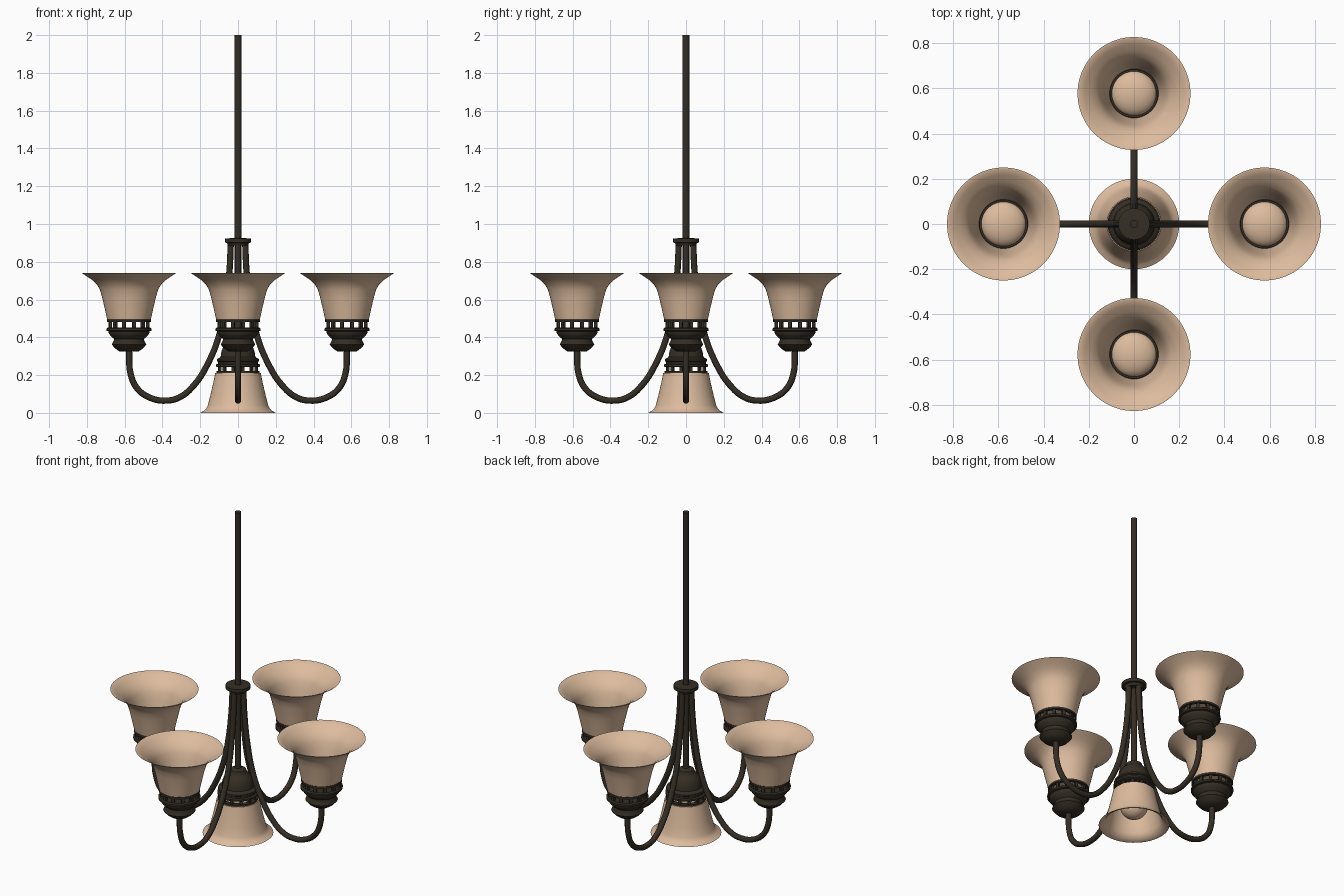
import bpy, bmesh, math
from mathutils import Matrix, Vector

if "Cube" in bpy.data.objects:
    bpy.data.objects.remove(bpy.data.objects["Cube"])


def material(name, rgb):
    m = bpy.data.materials.new(name)
    m.diffuse_color = (*rgb, 1)
    m.use_nodes = True
    m.node_tree.nodes["Principled BSDF"].inputs["Base Color"].default_value = m.diffuse_color
    return m


BRONZE = material("dark bronze", (0.035, 0.027, 0.018))
GLASS = material("amber glass", (0.72, 0.50, 0.34))


def finish(name, bm, mat, angle=35):
    bmesh.ops.remove_doubles(bm, verts=bm.verts, dist=1e-5)
    bmesh.ops.recalc_face_normals(bm, faces=bm.faces)
    me = bpy.data.meshes.new(name)
    bm.to_mesh(me)
    bm.free()
    me.materials.append(mat)
    ob = bpy.data.objects.new(name, me)
    bpy.context.collection.objects.link(ob)
    bpy.ops.object.select_all(action='DESELECT')
    ob.select_set(True)
    bpy.context.view_layer.objects.active = ob
    bpy.ops.object.shade_smooth_by_angle(angle=math.radians(angle))
    return ob


def lathe(name, profile, mat, x=0, y=0, closed=False, segs=48):
    """Spin an (r, z) profile around a vertical axis at x, y."""
    bm = bmesh.new()
    pts = profile + profile[:1] if closed else profile
    vs = [bm.verts.new((r, 0, z)) for r, z in pts]
    es = [bm.edges.new(p) for p in zip(vs, vs[1:])]
    bmesh.ops.spin(bm, geom=vs + es, cent=(0, 0, 0), axis=(0, 0, 1),
                   angle=2 * math.pi, steps=segs, use_duplicate=False)
    bmesh.ops.translate(bm, verts=bm.verts, vec=(x, y, 0))
    return finish(name, bm, mat)


def shell(outer, t):
    """Outer profile plus an inset copy, giving the glass a thickness."""
    return outer + [(r - t, z) for r, z in reversed(outer)]


def posts(name, radius, z0, z1, size, x=0, y=0, count=12):
    """Ring of small posts that leave open windows between them."""
    bm = bmesh.new()
    for i in range(count):
        a = 2 * math.pi * (i + 0.5) / count
        m = (Matrix.Translation((x, y, (z0 + z1) / 2)) @ Matrix.Rotation(a, 4, 'Z')
             @ Matrix.Translation((radius, 0, 0))
             @ Matrix.Diagonal((size * 0.8, size, z1 - z0, 1)))
        bmesh.ops.create_cube(bm, size=1, matrix=m)
    return finish(name, bm, BRONZE)


def dome(r, z0, h, n=8):
    return [(0, z0)] + [(r * math.cos(i * math.pi / 2 / n), z0 + h * math.sin(i * math.pi / 2 / n))
                        for i in range(n)] + [(0, z0 + h)]


# Hanging rod and collar
lathe("hanging_rod", [(0, 0.38), (0.018, 0.38), (0.018, 2.0), (0, 2.0)], BRONZE, segs=24)
lathe("collar", [(0, 0.885), (0.052, 0.885), (0.058, 0.90), (0.07, 0.902), (0.07, 0.922),
                 (0.03, 0.926), (0, 0.926)], BRONZE)

ARM = [(0.038, 0.90), (0.046, 0.74), (0.066, 0.57), (0.10, 0.41), (0.155, 0.27),
       (0.23, 0.15), (0.31, 0.082), (0.38, 0.065), (0.46, 0.078), (0.53, 0.125),
       (0.567, 0.20), (0.577, 0.34)]
UP_SHADE = [(0.115, 0.492), (0.128, 0.55), (0.142, 0.61), (0.154, 0.652), (0.17, 0.68),
            (0.197, 0.705), (0.225, 0.724), (0.25, 0.74)]
UP_CUP = [(0, 0.325), (0.05, 0.325), (0.072, 0.34), (0.092, 0.362), (0.08, 0.385),
          (0.08, 0.392), (0.1, 0.41), (0.108, 0.425), (0.108, 0.432), (0.12, 0.435),
          (0.12, 0.446), (0.112, 0.452), (0, 0.452)]

# Four arms, each with an upward light
for i, side in enumerate(("right", "back", "left", "front")):
    a = i * math.pi / 2
    c, s = round(math.cos(a)), round(math.sin(a))
    cu = bpy.data.curves.new(side + "_arm", 'CURVE')
    cu.dimensions = '3D'
    cu.bevel_depth = 0.0165
    cu.bevel_resolution = 4
    cu.use_fill_caps = True
    sp = cu.splines.new('BEZIER')
    sp.resolution_u = 5
    sp.bezier_points.add(len(ARM) - 1)
    for p, (r, z) in zip(sp.bezier_points, ARM):
        p.co = Vector((r * c, r * s, z))
        p.handle_left_type = p.handle_right_type = 'AUTO'
    cu.materials.append(BRONZE)
    arm = bpy.data.objects.new(side + "_arm", cu)
    bpy.context.collection.objects.link(arm)
    bpy.ops.object.select_all(action='DESELECT')
    arm.select_set(True)
    bpy.context.view_layer.objects.active = arm
    bpy.ops.object.convert(target='MESH')
    bpy.ops.object.shade_smooth_by_angle(angle=math.radians(35))

    x, y = 0.577 * c, 0.577 * s
    lathe(side + "_cup", UP_CUP, BRONZE, x, y)
    posts(side + "_cup_posts", 0.104, 0.45, 0.484, 0.018, x, y)
    lathe(side + "_cup_ring", [(0.098, 0.48), (0.117, 0.48), (0.117, 0.493), (0.107, 0.494),
                               (0.107, 0.505), (0.098, 0.505)], BRONZE, x, y, closed=True)
    lathe(side + "_shade", shell(UP_SHADE, 0.007), GLASS, x, y, closed=True)
    lathe(side + "_bulb", dome(0.1, 0.49, 0.05), GLASS, x, y)

# Central downward light
lathe("centre_cup", [(0, 0.242), (0.11, 0.242), (0.117, 0.246), (0.117, 0.256), (0.106, 0.26),
                     (0.106, 0.27), (0.112, 0.274), (0.112, 0.284), (0.092, 0.296),
                     (0.088, 0.325), (0.077, 0.352), (0.058, 0.37), (0.05, 0.378),
                     (0.045, 0.396), (0.02, 0.405), (0, 0.405)], BRONZE)
posts("centre_cup_posts", 0.1, 0.218, 0.244, 0.016)
lathe("centre_cup_ring", [(0.088, 0.208), (0.114, 0.208), (0.114, 0.222), (0.088, 0.222)],
      BRONZE, closed=True)
lathe("centre_shade", shell([(0.12, 0.212), (0.133, 0.15), (0.147, 0.09), (0.16, 0.04),
                             (0.168, 0.024), (0.18, 0.012), (0.2, 0.0)], 0.007),
      GLASS, closed=True)
# Round bulb hanging inside the central shade
lathe("centre_bulb", [(0.08 * math.sin(k * math.pi / 14), 0.125 - 0.08 * math.cos(k * math.pi / 14))
                      for k in range(13)] + [(0.035, 0.215), (0, 0.215)], GLASS)
